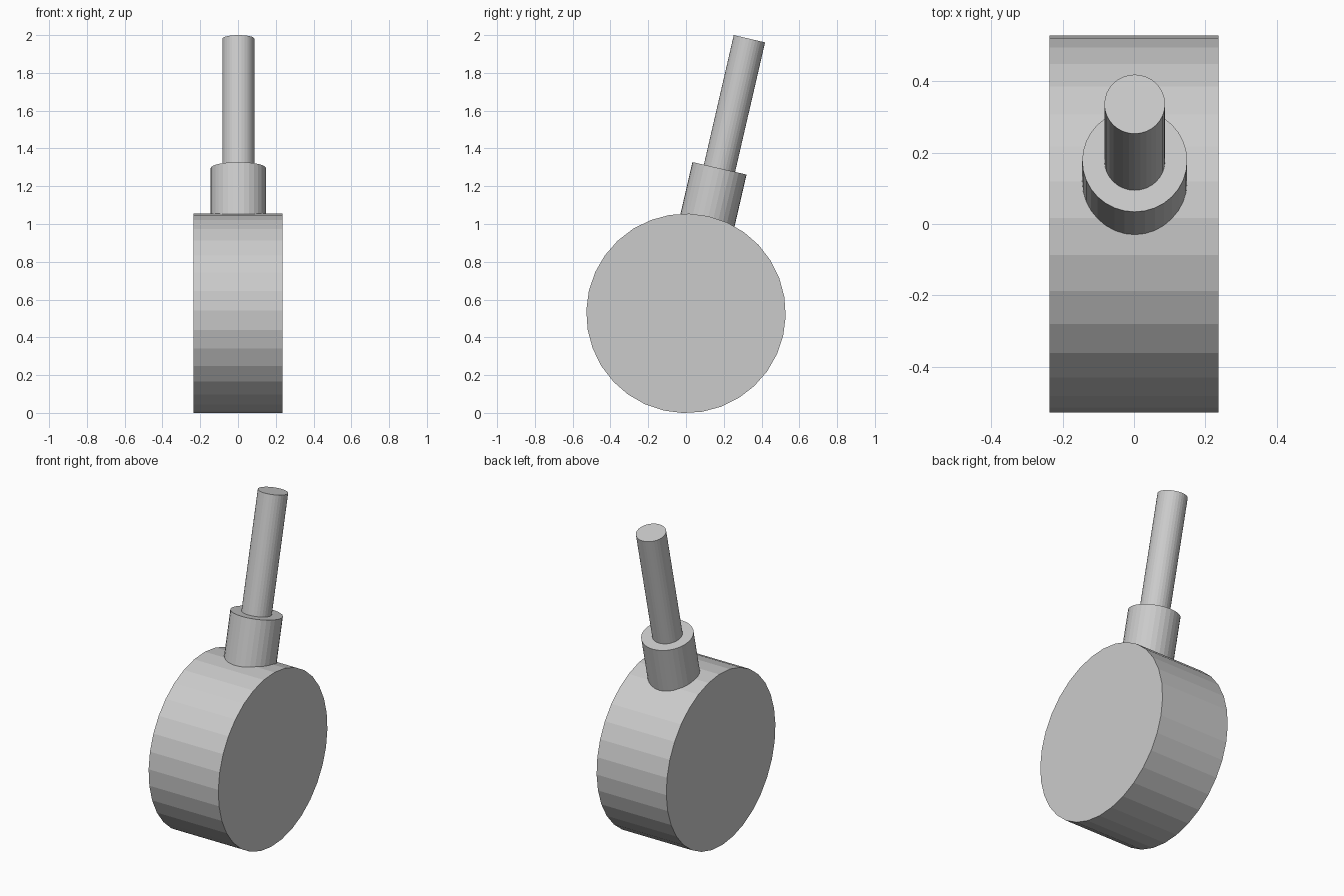
import bpy
from math import radians, sin, cos, pi
from mathutils import Matrix

if "Cube" in bpy.data.objects:
    bpy.data.objects.remove(bpy.data.objects["Cube"])

CENTRE_Z = 0.527
TILT = Matrix.Rotation(radians(-13), 4, 'X')  # whole model leans towards +y
BASE = Matrix.Translation((0, 0, CENTRE_Z)) @ TILT


def cylinder(name, radius, start, end, local):
    """32-sided flat cylinder from start to end along its own axis."""
    bpy.ops.mesh.primitive_cylinder_add(vertices=32, radius=radius, depth=end - start)
    ob = bpy.context.object
    ob.name = name
    ob.matrix_world = BASE @ local @ Matrix.Translation((0, 0, (start + end) / 2))
    return ob


# Round head lying across x
cylinder("disc_head", 0.528, -0.236, 0.236, Matrix.Rotation(pi / 2, 4, 'Y'))

# Collar and rod pointing radially out of the head
offset = Matrix.Translation((0.002, 0, 0))
cylinder("collar", 0.147, 0.48, 0.788, offset)
cylinder("rod", 0.085, 0.76, 1.492, offset)
